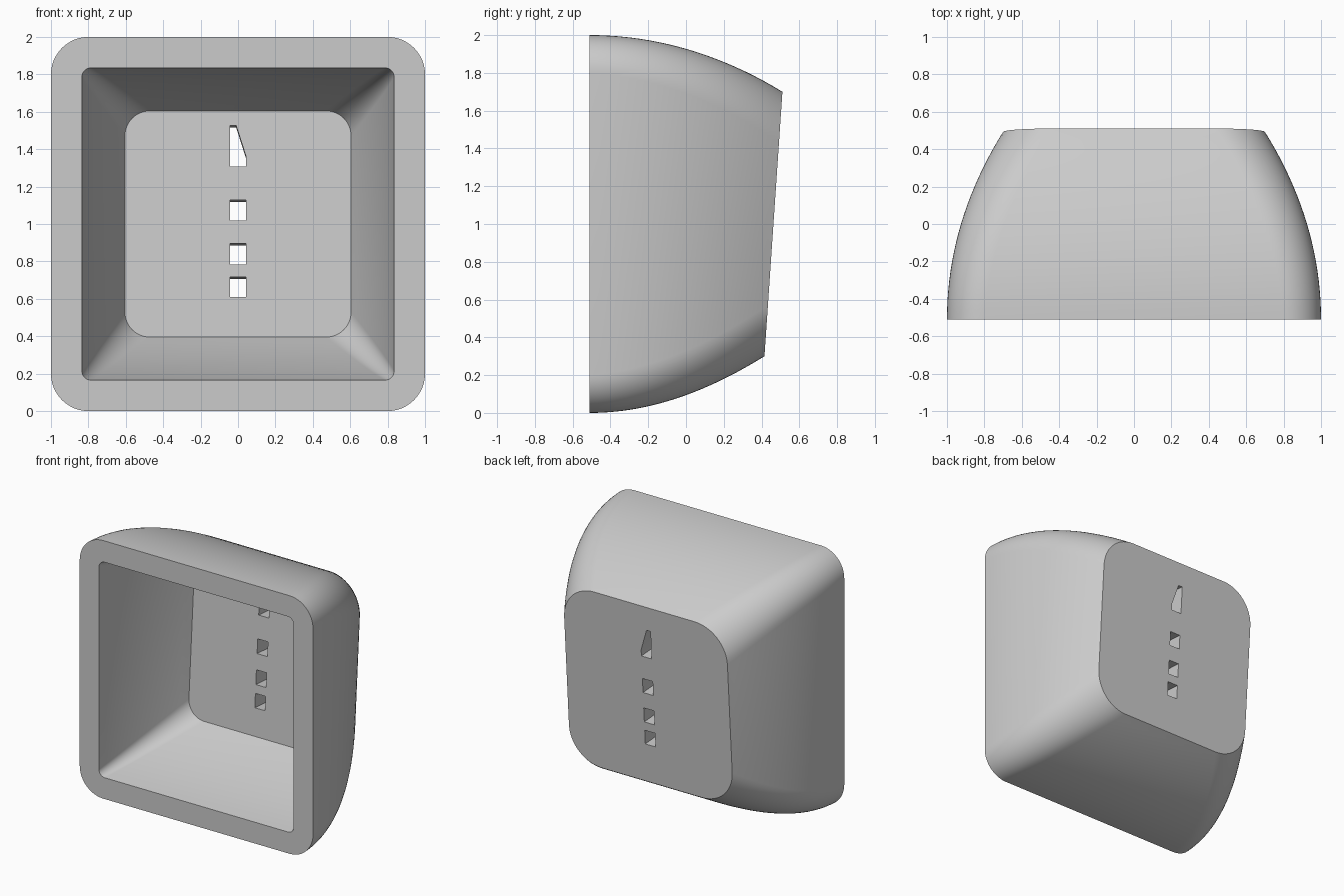
import bpy, bmesh, math

cube = bpy.data.objects.get("Cube")
if cube:
    bpy.data.objects.remove(cube, do_unlink=True)

FRONT = -0.51      # y of the open rim
TILT = 0.068       # lean of the closed face
MID_Z = 1.0
FLOOR = 0.295      # y of the cavity floor at mid height

grey = bpy.data.materials.new("light grey plastic")
grey.use_nodes = True
colour = (0.6, 0.6, 0.6, 1)
grey.diffuse_color = colour
grey.node_tree.nodes["Principled BSDF"].inputs["Base Color"].default_value = colour


def rounded_square(half, radius, segments=12):
    """Points (x, z) of a rounded square around the origin."""
    points = []
    for corner in range(4):
        mid = math.radians(45 + 90 * corner)
        cx = math.copysign(half - radius, math.cos(mid))
        cz = math.copysign(half - radius, math.sin(mid))
        for i in range(segments + 1):
            a = math.radians(90 * (corner + i / segments))
            points.append((cx + radius * math.cos(a), cz + radius * math.sin(a)))
    return points


def loft(bm, steps, depth, half, radius):
    """Skin rounded squares from the rim plane to the leaning plane."""
    rings = []
    for s in range(steps + 1):
        t = s / steps
        rings.append([bm.verts.new((x, FRONT + t * (depth + TILT * z), MID_Z + z))
                      for x, z in rounded_square(half(t), radius(t))])
    for a, b in zip(rings, rings[1:]):
        for i in range(len(a)):
            j = (i + 1) % len(a)
            bm.faces.new((a[i], a[j], b[j], b[i]))
    bm.faces.new(rings[-1])
    return rings[0]


def make_object(name, bm):
    bmesh.ops.recalc_face_normals(bm, faces=bm.faces)
    mesh = bpy.data.meshes.new(name)
    bm.to_mesh(mesh)
    bm.free()
    mesh.materials.append(grey)
    obj = bpy.data.objects.new(name, mesh)
    bpy.context.collection.objects.link(obj)
    return obj


# Hollow cap: curved outer shell, gently curved cavity, flat rim between
bm = bmesh.new()
outer = loft(bm, 20, 0.973, lambda t: 1 - 0.3 * t * t, lambda t: 0.2 + 0.07 * t)
inner = loft(bm, 12, FLOOR - FRONT, lambda t: 0.835 - 0.115 * (t + t * t),
             lambda t: 0.05 + 0.085 * t)
for i in range(len(outer)):
    j = (i + 1) % len(outer)
    bm.faces.new((outer[i], outer[j], inner[j], inner[i]))
cap = make_object("hollow_cap", bm)

# Slots through the closed face, square to its lean
W = 0.044
slots = [[(-W, low), (W, low), (W, high), (-W, high)]
         for low, high in ((0.607, 0.716), (0.783, 0.895), (1.018, 1.13))]
slots.append([(-W, 1.31), (W, 1.31), (W, 1.36), (-0.01, 1.53), (-W, 1.53)])
bm = bmesh.new()
for outline in slots:
    ends = []
    for y in (0.1, 0.7):
        ends.append([bm.verts.new((x, y, z - TILT * (y - FLOOR))) for x, z in outline])
        bm.faces.new(ends[-1])
    a, b = ends
    for i in range(len(a)):
        j = (i + 1) % len(a)
        bm.faces.new((a[i], a[j], b[j], b[i]))
cutter = make_object("slot_cutter", bm)
cutter.hide_render = True

cut = cap.modifiers.new("slots", "BOOLEAN")
cut.operation = "DIFFERENCE"
cut.solver = "EXACT"
cut.object = cutter

bpy.ops.object.select_all(action="DESELECT")
cap.select_set(True)
bpy.context.view_layer.objects.active = cap
bpy.ops.object.modifier_apply(modifier=cut.name)
bpy.data.objects.remove(cutter, do_unlink=True)
bpy.ops.object.shade_smooth_by_angle(angle=math.radians(25))
